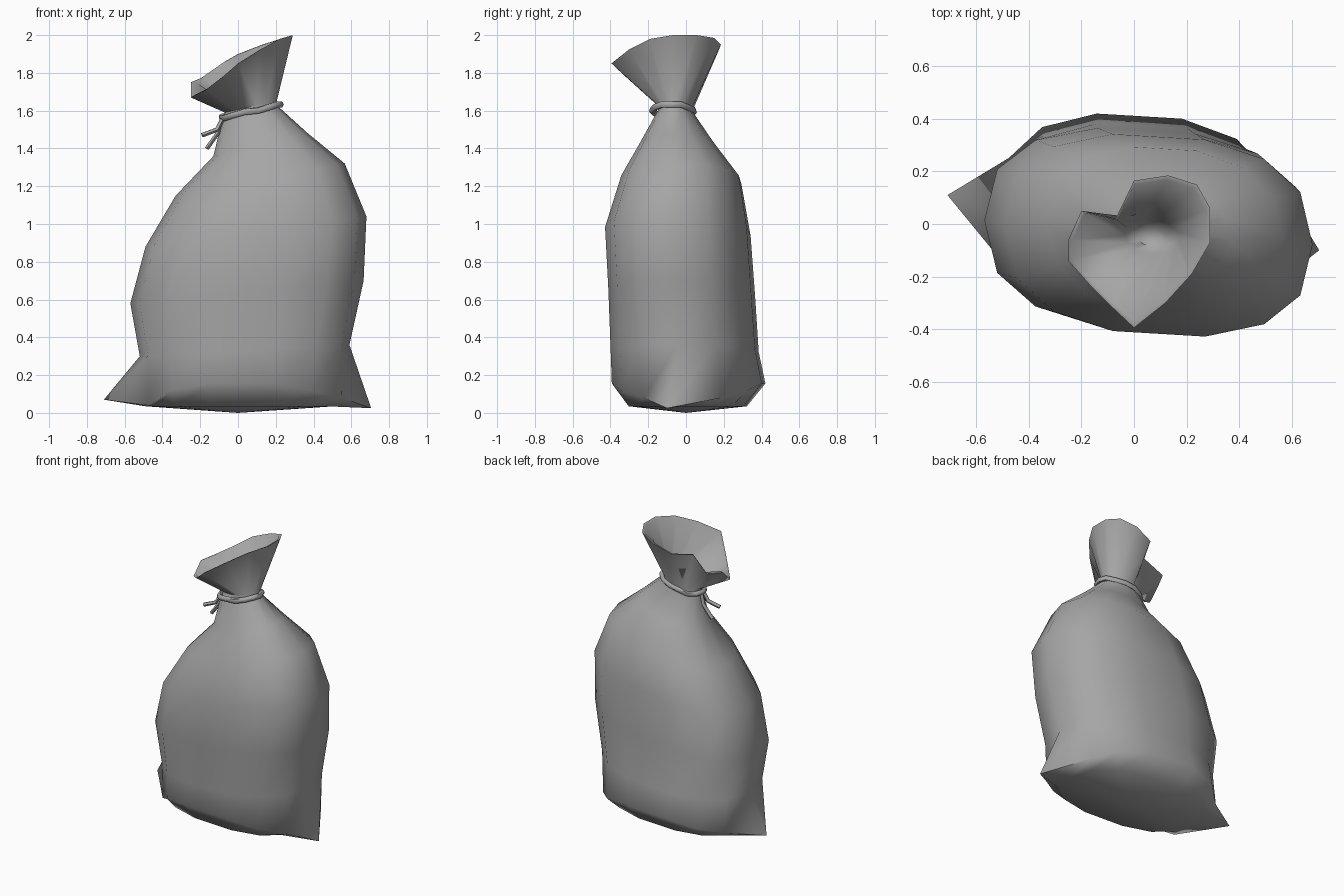
import bpy, bmesh, math
from mathutils import Vector

if "Cube" in bpy.data.objects:
    bpy.data.objects.remove(bpy.data.objects["Cube"])

N = 14  # sides of every cross-section
cloth = bpy.data.materials.new("dark_cloth")
cloth.diffuse_color = (0.38, 0.38, 0.38, 1)
cloth.use_nodes = True
cloth.node_tree.nodes["Principled BSDF"].inputs["Base Color"].default_value = cloth.diffuse_color


def ring(xl, xr, zl, zr, yf, yb, n=2.5, drop=0.0, shear=-0.06):
    """Tilted, rounded-box cross-section; vertex 0 is right, vertex 7 is left."""
    pts = []
    for i in range(N):
        a = 2 * math.pi * i / N
        c, s = math.cos(a), math.sin(a)
        u = math.copysign(abs(c) ** (2 / n), c)
        v = math.copysign(abs(s) ** (2 / n), s)
        x = (xl + xr) / 2 + u * (xr - xl) / 2
        y = (yf + yb) / 2 + v * (yb - yf) / 2 + shear * x
        z = zl + (zr - zl) * (u + 1) / 2 - drop * u * u
        pts.append(Vector((x, y, z)))
    return pts


def shrink(pts, factor, dz):
    """Copy of a ring scaled about its centre and moved vertically."""
    mid = sum(pts, Vector()) / len(pts)
    return [mid + (p - mid) * factor + Vector((0, 0, dz)) for p in pts]


def smooth(obj, angle):
    obj.data.materials.append(cloth)
    bpy.ops.object.select_all(action='DESELECT')
    obj.select_set(True)
    bpy.context.view_layer.objects.active = obj
    bpy.ops.object.shade_smooth_by_angle(angle=math.radians(angle))


def loft(name, rings):
    bm = bmesh.new()
    loops = [[bm.verts.new(p) for p in r] for r in rings]
    for a, b in zip(loops, loops[1:]):
        for i in range(N):
            j = (i + 1) % N
            bm.faces.new((a[i], a[j], b[j], b[i]))
    # underside fan and throat floor
    base = bm.verts.new((0, 0, 0))
    for i in range(N):
        bm.faces.new((base, loops[0][(i + 1) % N], loops[0][i]))
    bm.faces.new(loops[-1])
    bmesh.ops.recalc_face_normals(bm, faces=bm.faces)
    me = bpy.data.meshes.new(name)
    bm.to_mesh(me)
    bm.free()
    obj = bpy.data.objects.new(name, me)
    bpy.context.collection.objects.link(obj)
    smooth(obj, 70)


def cord(name, pts, radius, cyclic=False):
    cu = bpy.data.curves.new(name, 'CURVE')
    cu.dimensions = '3D'
    cu.bevel_depth = radius
    cu.bevel_resolution = 1
    cu.use_fill_caps = True
    sp = cu.splines.new('POLY')
    sp.points.add(len(pts) - 1)
    for p, co in zip(sp.points, pts):
        p.co = (*co, 1)
    sp.use_cyclic_u = cyclic
    obj = bpy.data.objects.new(name, cu)
    bpy.context.collection.objects.link(obj)
    bpy.ops.object.select_all(action='DESELECT')
    obj.select_set(True)
    bpy.context.view_layer.objects.active = obj
    bpy.ops.object.convert(target='MESH')
    smooth(bpy.context.object, 60)


# sack body, bottom to neck
body = [
    ring(-0.49, 0.51, 0.035, 0.035, -0.30, 0.32),
    ring(-0.52, 0.56, 0.165, 0.165, -0.39, 0.42, drop=0.10),
    ring(-0.52, 0.59, 0.30, 0.36, -0.395, 0.385),
    ring(-0.57, 0.665, 0.58, 0.70, -0.405, 0.365),
    ring(-0.49, 0.68, 0.88, 1.04, -0.42, 0.345),
    ring(-0.33, 0.565, 1.15, 1.32, -0.335, 0.30, 2.3),
    ring(-0.13, 0.37, 1.36, 1.48, -0.235, 0.16, 2.1),
    ring(-0.085, 0.215, 1.55, 1.62, -0.15, 0.045, 2),
    ring(-0.07, 0.205, 1.59, 1.65, -0.135, 0.045, 2),
]
# pinched seam ears and squared front corner at the bottom
body[1][0] = Vector((0.705, -0.10, 0.025))
body[1][7] = Vector((-0.71, 0.11, 0.07))
body[1][8].z = 0.04
body[1][13].x += 0.03

# flared, folded mouth with an inner wall running down into the throat
mouth = [Vector(p) for p in (
    (0.29, -0.07, 2.0), (0.29, 0.06, 2.0), (0.24, 0.15, 1.985), (0.13, 0.185, 1.95),
    (0, 0.165, 1.90), (-0.07, 0.02, 1.86), (-0.20, 0.05, 1.77), (-0.25, -0.06, 1.75),
    (-0.25, -0.14, 1.67), (-0.17, -0.23, 1.71), (-0.08, -0.32, 1.78), (0, -0.395, 1.85),
    (0.12, -0.30, 1.925), (0.22, -0.19, 1.98))]
lip = shrink(mouth, 0.94, 0)
inner_neck = shrink(body[-1], 0.75, 0.02)
throat = shrink(body[-1], 0.4, -0.06)
loft("sack", body + [mouth, lip, inner_neck, throat])

# tie cord around the neck, slightly wavy
loop = ring(-0.085, 0.225, 1.563, 1.632, -0.175, 0.045, 2)
for i, p in enumerate(loop):
    p.z += 0.005 * math.sin(i * 2.1)
cord("tie_cord", loop, 0.018, True)

# loose cord ends hanging at the left
cord("cord_end_upper", [(-0.08, -0.08, 1.56), (-0.11, -0.09, 1.50), (-0.19, -0.11, 1.47)], 0.013)
cord("cord_end_lower", [(-0.085, -0.05, 1.56), (-0.10, -0.05, 1.49), (-0.165, -0.06, 1.40)], 0.013)
